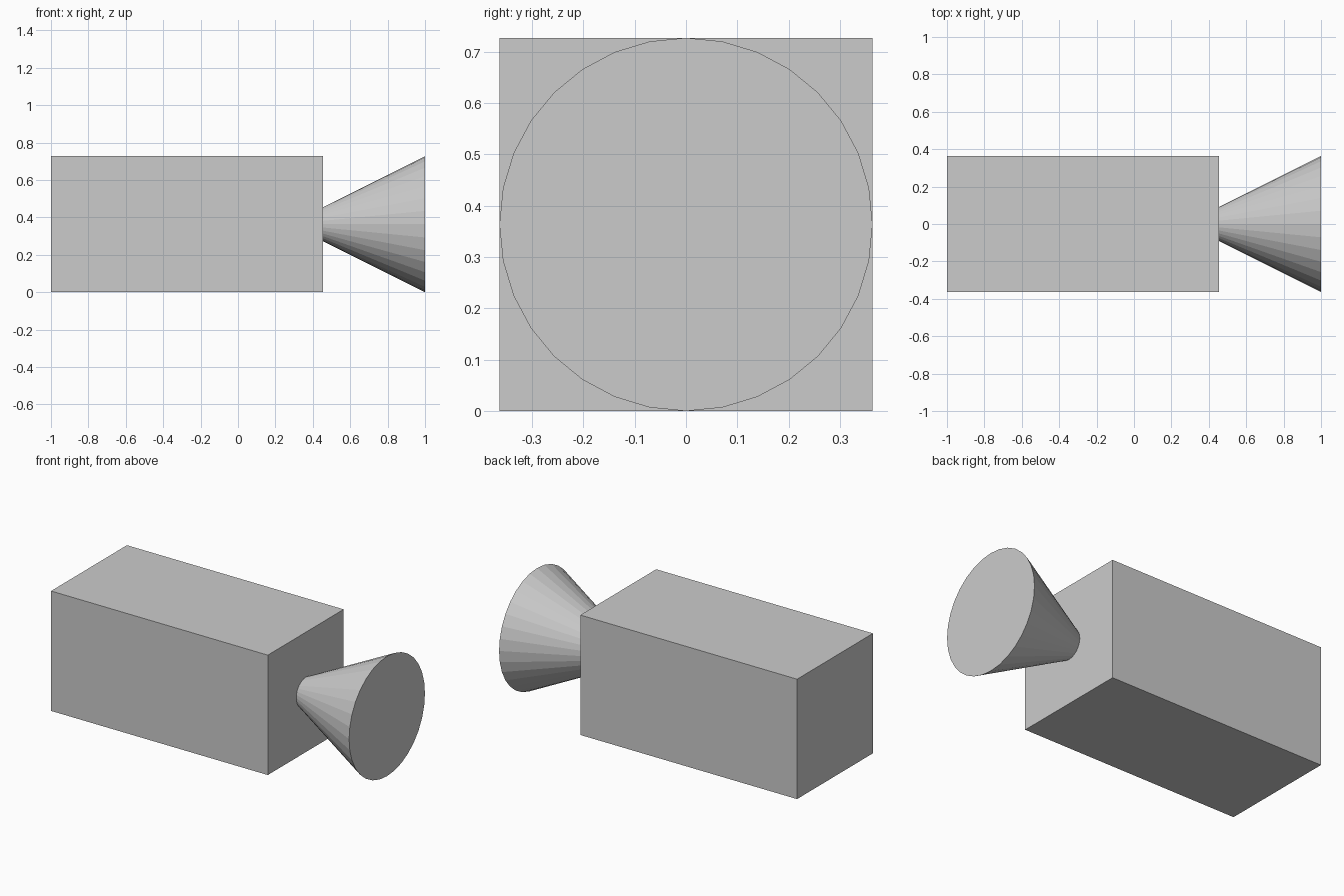
import bpy
from math import pi

if "Cube" in bpy.data.objects:
    bpy.data.objects.remove(bpy.data.objects["Cube"])

R = 2 / 5.5          # half height of the body, also the hood radius

# Camera body: a box twice as long as it is high
bpy.ops.mesh.primitive_cube_add(size=2 * R, location=(-1 + 2 * R, 0, R))
body = bpy.context.object
body.name = "camera_body"
body.scale.x = 2
bpy.ops.object.transform_apply(location=False, rotation=False, scale=True)

# Lens hood: flat-shaded cone, wide end at x = 1, tip sunk into the body
bpy.ops.mesh.primitive_cone_add(vertices=32, radius1=R, radius2=0, depth=2 * R,
                                location=(1 - R, 0, R), rotation=(0, -pi / 2, 0))
bpy.context.object.name = "lens_hood"
